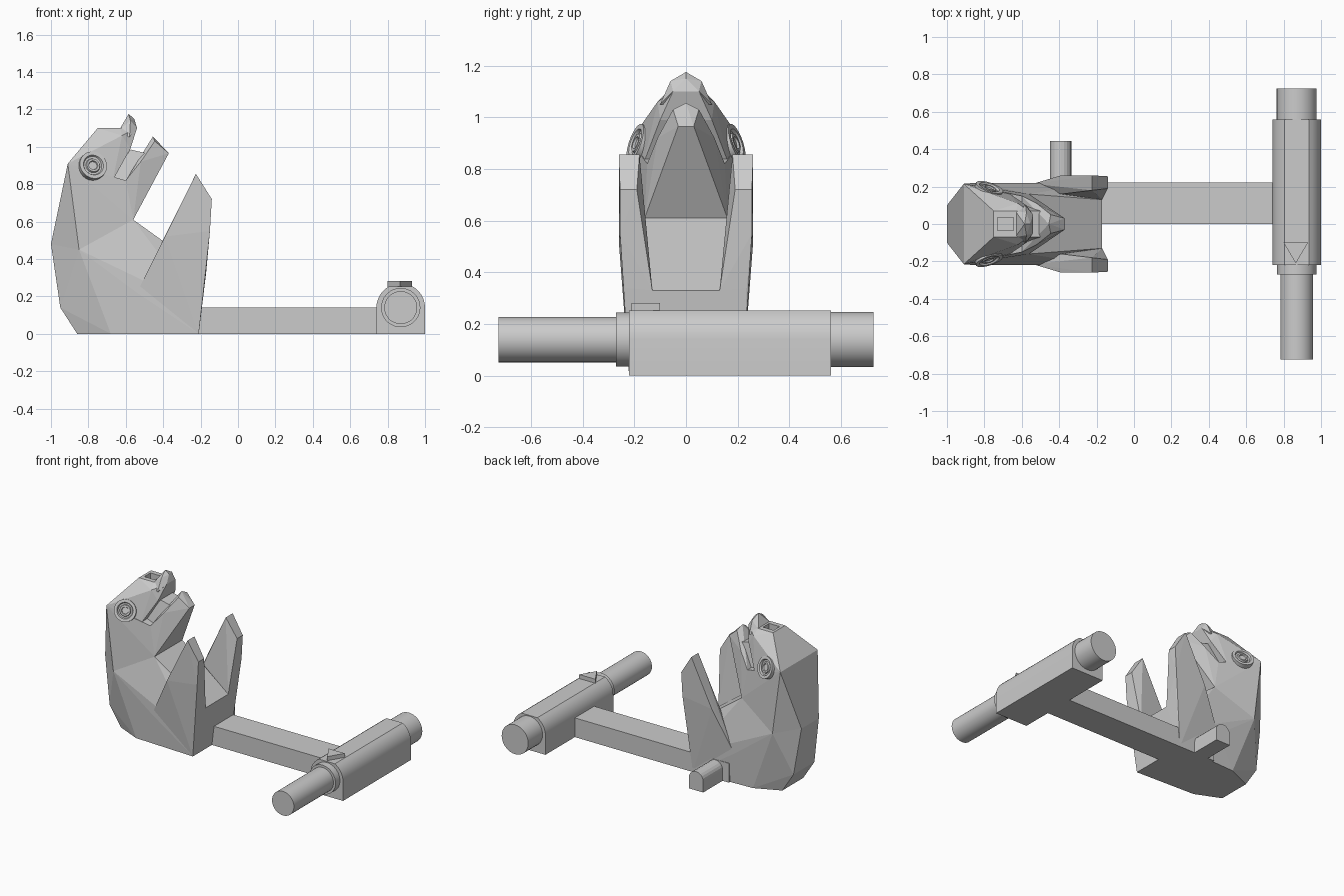
import bpy, bmesh, math
from mathutils import Vector

cube = bpy.data.objects.get("Cube")
if cube:
    bpy.data.objects.remove(cube, do_unlink=True)

grey = bpy.data.materials.new("plain_grey")
grey.use_nodes = True
grey.diffuse_color = (0.6, 0.6, 0.6, 1)
grey.node_tree.nodes["Principled BSDF"].inputs["Base Color"].default_value = (0.6, 0.6, 0.6, 1)


def finish(name, bm):
    bmesh.ops.recalc_face_normals(bm, faces=bm.faces[:])
    mesh = bpy.data.meshes.new(name)
    bm.to_mesh(mesh)
    bm.free()
    mesh.materials.append(grey)
    ob = bpy.data.objects.new(name, mesh)
    bpy.context.collection.objects.link(ob)
    return ob


def smooth(ob):
    bpy.ops.object.select_all(action='DESELECT')
    ob.select_set(True)
    bpy.context.view_layer.objects.active = ob
    bpy.ops.object.shade_smooth_by_angle(angle=math.radians(30))
    return ob


def hull(name, points, mirror=True, side=1):
    """Faceted solid around the points, mirrored across y."""
    bm = bmesh.new()
    for x, y, z in points:
        bm.verts.new((x, y * side, z))
        if mirror and y:
            bm.verts.new((x, -y, z))
    res = bmesh.ops.convex_hull(bm, input=bm.verts[:])
    loose = {g for g in res["geom_interior"] + res["geom_unused"] if isinstance(g, bmesh.types.BMVert)}
    bmesh.ops.delete(bm, geom=list(loose), context='VERTS')
    return finish(name, bm)


def prism(name, outline, y0, y1):
    """Extrude an x-z outline along y."""
    bm = bmesh.new()
    face = bm.faces.new([bm.verts.new((x, y0, z)) for x, z in outline])
    geom = bmesh.ops.extrude_face_region(bm, geom=[face])["geom"]
    bmesh.ops.translate(bm, vec=(0, y1 - y0, 0),
                        verts=[g for g in geom if isinstance(g, bmesh.types.BMVert)])
    return finish(name, bm)


def arc(cx, cz, r, a0, a1, n):
    angles = [math.radians(a0 + (a1 - a0) * i / n) for i in range(n + 1)]
    return [(cx + r * math.cos(a), cz + r * math.sin(a)) for a in angles]


def rod(name, cx, cz, r, y0, y1):
    return smooth(prism(name, arc(cx, cz, r, 0, 350, 35), y0, y1))


def lathe(name, profile, centre, axis):
    """Spin a radius-height profile around an axis."""
    bm = bmesh.new()
    verts = [bm.verts.new((r, 0, h)) for r, h in profile]
    edges = [bm.edges.new(p) for p in zip(verts, verts[1:])]
    bmesh.ops.spin(bm, geom=verts + edges, cent=(0, 0, 0), axis=(0, 0, 1),
                   angle=math.tau, steps=28)
    bmesh.ops.remove_doubles(bm, verts=bm.verts[:], dist=1e-4)
    turn = Vector((0, 0, 1)).rotation_difference(Vector(axis)).to_matrix()
    bmesh.ops.rotate(bm, cent=(0, 0, 0), matrix=turn, verts=bm.verts[:])
    bmesh.ops.translate(bm, vec=centre, verts=bm.verts[:])
    return smooth(finish(name, bm))


# Corners shared by neighbouring parts
back = (-1, .1, .48)
flank = (-.85, .22, .45)
chin = (-.56, .16, .61)
nape = (-.91, .215, .91)
cheek = (-.67, .165, .82)
toe = (-.21, .22, 0)
lip = (-.17, .13, .33)

# Body and neck
hull("body", [(-.86, .12, 0), (-.68, .2, 0), toe, (-.95, .12, .14),
              (-.205, .22, .14), lip, back, flank, chin, (-.54, .22, .22)])
hull("neck", [back, flank, chin, nape, cheek, (-.6, .15, .82)])

# Skull with a square socket in its crown
skull = hull("skull", [nape, cheek, (-.75, .07, 1.1), (-.63, .07, 1.1), (-.62, .11, 1.06),
                       (-.54, .05, 1.1), (-.575, .1, .99), (-.8, .16, .7)])
cutter = hull("socket_cutter", [(x, .035, z) for x in (-.73, -.645) for z in (1.06, 1.2)])
cutter.hide_render = True
cutter.hide_viewport = True
cut = skull.modifiers.new("socket", 'BOOLEAN')
cut.operation = 'DIFFERENCE'
cut.object = cutter
hull("nose", [(-.635, .07, 1.09), (-.585, 0, 1.175), (-.575, .06, 1.14),
              (-.555, 0, 1.15), (-.54, .05, 1.1), (-.58, .1, 1.05)])

# Lower jaw and the inside of the mouth
hull("lower_jaw", [(-.455, 0, 1.055), (-.445, .05, 1.03), (-.37, .03, .965),
                   (-.52, .11, .92), (-.6, .15, .82), chin])
hull("mouth_inside", [(-.575, .07, .985), (-.49, .07, .965), (-.59, .11, .8), (-.7, .11, .8)])

# Paired arms and ringed eyes
ring = [(.076, -.03), (.076, .008), (.056, .008), (.05, -.004), (.04, -.004),
        (.036, .006), (.025, .006), (.022, -.002), (0, -.002)]
for side, label in ((1, "left"), (-1, "right")):
    hull(label + "_arm", [(-.54, .215, .22), (-.225, .26, .855), (-.225, .18, .855),
                          (-.14, .255, .72), (-.14, .19, .72), (-.39, .26, .52),
                          (-.39, .16, .48), (-.15, .255, .55), (-.17, .235, .34),
                          lip, (-.205, .22, .14), toe], False, side)
    lathe(label + "_eye", ring, (-.775, .19 * side, .9), (.3, .9 * side, .32))

# Side peg, flat underneath
prism("side_peg", [(-.45, 0), (-.335, 0)] + arc(-.3925, .08, .0575, 0, 180, 10), .1, .445)

# Connecting beam
prism("beam", [(-.5, 0), (.8, 0), (.8, .14), (-.5, .14)], 0, .222)

# Housing with a rounded top, and its rods
smooth(prism("housing", [(.74, 0), (1, 0)] + arc(.87, .14, .13, 0, 60, 6)
             + arc(.87, .14, .13, 120, 180, 6), -.22, .56))
rod("rear_rod", .87, .14, .107, .5, .725)
rod("front_collar", .87, .14, .105, -.27, -.2)
rod("front_rod", .87, .14, .088, -.725, -.25)
hull("pointer", [(x, y, z) for x, y in ((.8, -.1), (.93, -.1), (.865, -.21)) for z in (.24, .282)], False)
